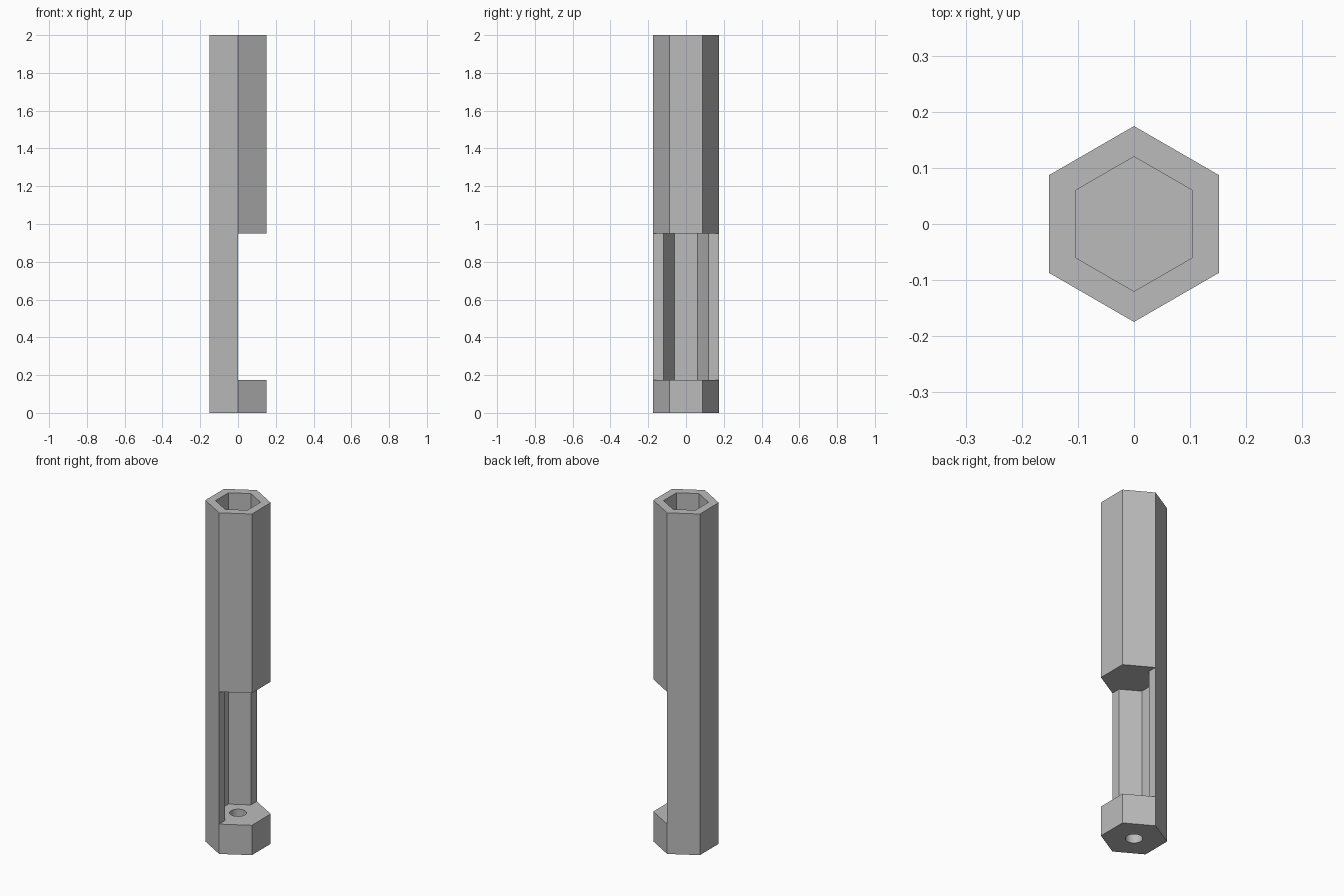
import bpy
import bmesh
from math import sin, cos, tau

OUTER, INNER, HOLE = 0.1745, 0.12, 0.045
HEIGHT, WINDOW_LOW, WINDOW_HIGH, SOCKET_FLOOR = 2.0, 0.175, 0.95, 1.13

if "Cube" in bpy.data.objects:
    bpy.data.objects.remove(bpy.data.objects["Cube"])

grey = bpy.data.materials.new("plain grey")
grey.use_nodes = True
colour = (0.5, 0.5, 0.5, 1)
grey.diffuse_color = colour
grey.node_tree.nodes["Principled BSDF"].inputs["Base Color"].default_value = colour


def ring(radius, sides):
    """Regular polygon with one corner on +y, counter-clockwise."""
    return [(-radius * sin(tau * i / sides), radius * cos(tau * i / sides))
            for i in range(sides)]


def prism(name, outline, low, high):
    """Upright solid from a flat outline."""
    bm = bmesh.new()
    face = bm.faces.new([bm.verts.new((x, y, low)) for x, y in outline])
    top = bmesh.ops.extrude_face_region(bm, geom=[face])["geom"]
    verts = [v for v in top if isinstance(v, bmesh.types.BMVert)]
    bmesh.ops.translate(bm, verts=verts, vec=(0, 0, high - low))
    bmesh.ops.recalc_face_normals(bm, faces=bm.faces)
    mesh = bpy.data.meshes.new(name)
    bm.to_mesh(mesh)
    bm.free()
    mesh.materials.append(grey)
    obj = bpy.data.objects.new(name, mesh)
    bpy.context.collection.objects.link(obj)
    return obj


def cut(target, cutter):
    """Subtract the cutter and discard it."""
    cutter.hide_render = True
    mod = target.modifiers.new(cutter.name, "BOOLEAN")
    mod.operation = "DIFFERENCE"
    mod.solver = "EXACT"
    mod.object = cutter
    bpy.context.view_layer.objects.active = target
    bpy.ops.object.modifier_apply(modifier=mod.name)
    bpy.data.objects.remove(cutter)


# Hexagonal bar
body = prism("hex_holder_body", ring(OUTER, 6), 0, HEIGHT)

# Blind hexagonal socket in the top
cut(body, prism("socket_cutter", ring(INNER, 6), SOCKET_FLOOR, HEIGHT + 0.1))

# Side window: half-hexagon channel opening out to the +x side
channel = ring(INNER, 6)[:4]
window = channel + [(0, -0.3), (0.3, -0.3), (0.3, 0.3), (0, 0.3)]
cut(body, prism("window_cutter", window, WINDOW_LOW, WINDOW_HIGH))

# Round screw hole through the base
cut(body, prism("hole_cutter", ring(HOLE, 32), -0.1, WINDOW_LOW + 0.1))

# Smooth the round hole, keep the hexagon edges crisp
bpy.ops.object.select_all(action="DESELECT")
body.select_set(True)
bpy.context.view_layer.objects.active = body
bpy.ops.object.shade_smooth_by_angle(angle=0.5)
